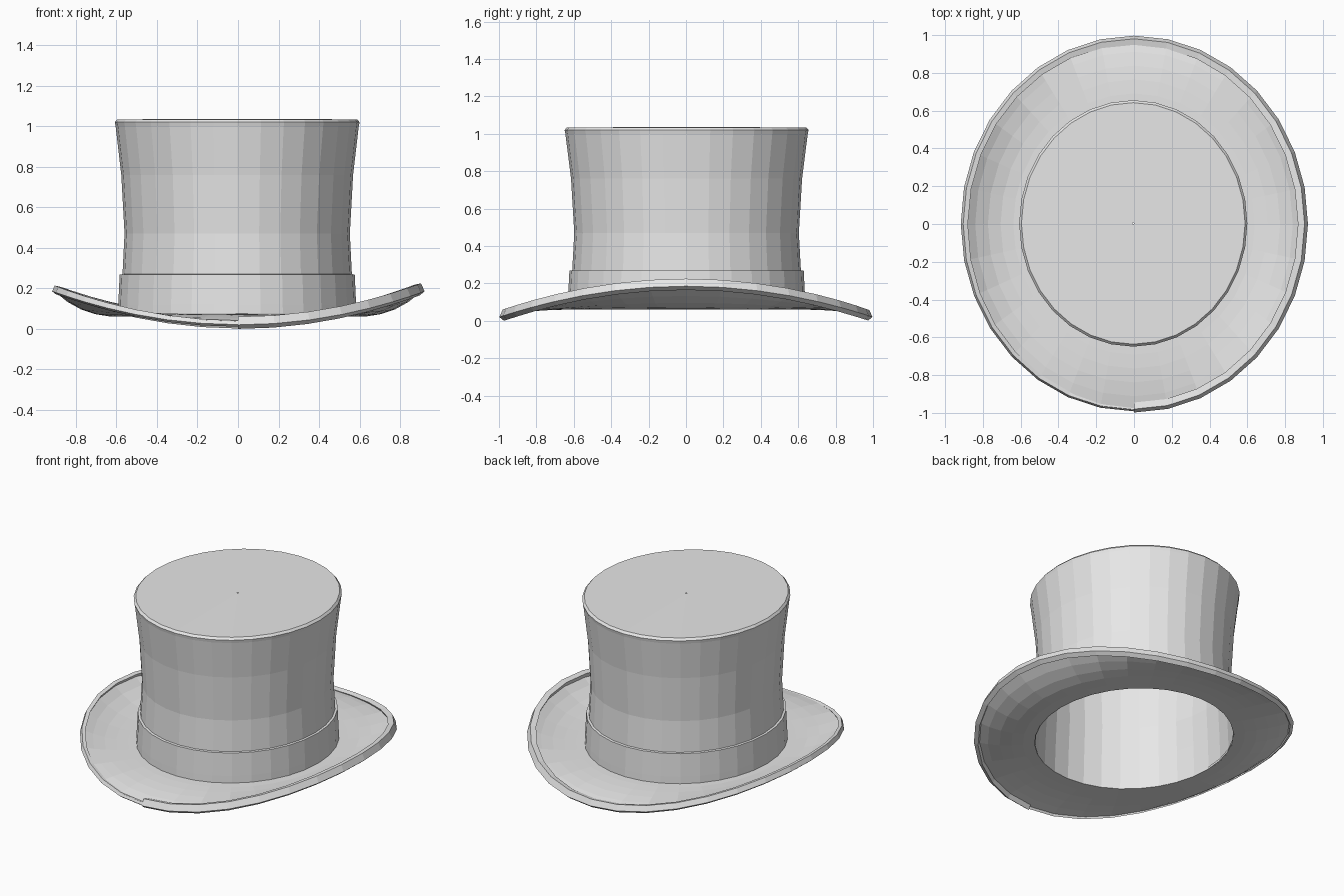
import bpy, bmesh, math

if "Cube" in bpy.data.objects:
    bpy.data.objects.remove(bpy.data.objects["Cube"])

SEG = 32
CX, CY = -0.004, 0.003   # crown centre

felt = bpy.data.materials.new("light grey felt")
felt.diffuse_color = (0.8, 0.8, 0.8, 1.0)
felt.use_nodes = True
felt.node_tree.nodes["Principled BSDF"].inputs["Base Color"].default_value = felt.diffuse_color


def loft(name, rings, closed_ring=False, closed_path=False, caps=False, fix=True):
    """Skin a list of equally long point rings into one object."""
    bm = bmesh.new()
    vs = [[bm.verts.new(p) for p in ring] for ring in rings]
    n, m = len(vs), len(vs[0])
    for i in range(n if closed_path else n - 1):
        for j in range(m if closed_ring else m - 1):
            a, b = vs[i], vs[(i + 1) % n]
            k = (j + 1) % m
            bm.faces.new((a[j], a[k], b[k], b[j]))
    if caps:
        bm.faces.new(vs[0])
        bm.faces.new(vs[-1])
    if fix:
        bmesh.ops.recalc_face_normals(bm, faces=bm.faces)
    me = bpy.data.meshes.new(name)
    bm.to_mesh(me)
    bm.free()
    me.materials.append(felt)
    ob = bpy.data.objects.new(name, me)
    bpy.context.collection.objects.link(ob)
    return ob


def oval(rx, ry, z):
    return [(CX + rx * math.cos(2 * math.pi * i / SEG),
             CY + ry * math.sin(2 * math.pi * i / SEG), z) for i in range(SEG)]


def wall(name, profile):
    # profile runs from bottom to top: (half width, height)
    return loft(name, [oval(r, r * 1.08, z) for r, z in profile],
                closed_ring=True, fix=False)


# Flared crown with a flat top, open underneath
wall("crown", [(0.574, 0.06), (0.566, 0.27), (0.556, 0.47), (0.572, 0.76),
               (0.600, 1.00), (0.604, 1.02), (0.592, 1.034), (0.004, 1.036)])

# Wide band around the base of the crown
wall("hat_band", [(0.589, 0.065), (0.587, 0.12), (0.580, 0.268), (0.566, 0.27)])


# Brim: oval ring, level at the crown, curling up at the sides
def edge_height(a):
    return 0.022 + 0.165 * math.cos(a) ** 2


def brim_point(a, t, lift):
    rx, ry = 0.572 + 0.336 * t, 0.618 + 0.367 * t
    z = 0.06 + (edge_height(a) - 0.06) * t ** 2.5 + lift
    return (rx * math.cos(a), ry * math.sin(a), z)


STEPS = [0, 0.2, 0.4, 0.6, 0.8, 1.0]
brim = []
for i in range(SEG):
    a = 2 * math.pi * i / SEG
    under = [brim_point(a, t, 0) for t in STEPS]
    over = [brim_point(a, t, 0.015) for t in reversed(STEPS)]
    brim.append(under + over)
loft("brim", brim, closed_ring=True, closed_path=True)

# Edge trim: one strip that starts at the front, runs round and thins out
SECTION = [(-0.040, 0.030), (-0.005, 0.038), (0.013, -0.002), (-0.012, -0.022)]
trim = []
for i in range(SEG + 1):
    u = i / SEG
    a = -math.pi / 2 + 2 * math.pi * u
    s = 1.0 - 0.5 * max(0.0, (u - 0.4) / 0.6)
    trim.append([((0.908 + o * s) * math.cos(a), (0.985 + o * s) * math.sin(a),
                  edge_height(a) + h * s) for o, h in SECTION])
loft("brim_trim", trim, closed_ring=True, caps=True)
